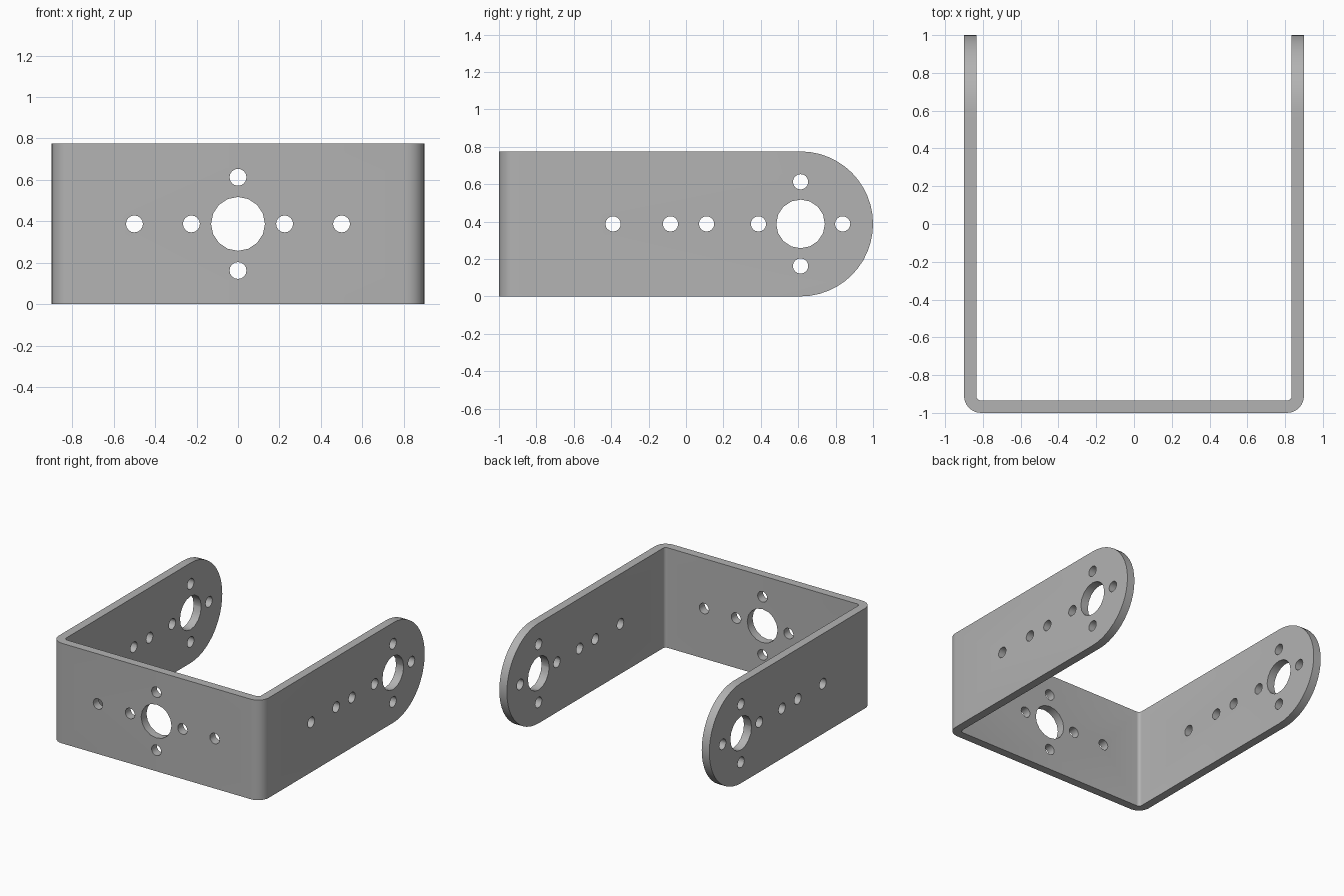
import bpy
import bmesh
from math import cos, sin, pi, radians
from mathutils import Matrix, Vector

HALF_W, HEIGHT, THICK = 0.9, 0.775, 0.065
MID_Z = HEIGHT / 2
HUB_Y = 1 - MID_Z
BIG_R, SMALL_R, RING = 0.13, 0.041, 0.225

if "Cube" in bpy.data.objects:
    bpy.data.objects.remove(bpy.data.objects["Cube"], do_unlink=True)

metal = bpy.data.materials.new("grey metal")
metal.use_nodes = True
GREY = (0.45, 0.45, 0.45, 1)
metal.diffuse_color = GREY
metal.node_tree.nodes["Principled BSDF"].inputs["Base Color"].default_value = GREY


def make_object(name, bm):
    bmesh.ops.recalc_face_normals(bm, faces=bm.faces[:])
    mesh = bpy.data.meshes.new(name)
    bm.to_mesh(mesh)
    bm.free()
    mesh.materials.append(metal)
    obj = bpy.data.objects.new(name, mesh)
    bpy.context.collection.objects.link(obj)
    return obj


def extrude_outline(name, points, direction):
    bm = bmesh.new()
    face = bm.faces.new([bm.verts.new(p) for p in points])
    new = bmesh.ops.extrude_face_region(bm, geom=[face])["geom"]
    verts = [v for v in new if isinstance(v, bmesh.types.BMVert)]
    bmesh.ops.translate(bm, verts=verts, vec=direction)
    return make_object(name, bm)


def arc(cx, cy, r, start, end, steps):
    angles = [radians(start + (end - start) * i / steps) for i in range(steps + 1)]
    return [(cx + r * cos(a), cy + r * sin(a)) for a in angles]


# U-shaped strip with bent corners, seen from above
outer, inner = 0.09, 0.025
c = HALF_W - outer
half = [(HALF_W - THICK, 1), (HALF_W, 1)]
left_outer = arc(c, -1 + outer, outer, 0, -90, 6)
left_inner = arc(c, -1 + outer, inner, -90, 0, 6)


def flip(points):
    return [(-x, y) for x, y in reversed(points)]


outline = half + left_outer + flip(left_outer) + flip(half) + flip(left_inner) + left_inner
bracket = extrude_outline("bracket", [(x, y, 0) for x, y in outline], Vector((0, 0, HEIGHT)))

# Side silhouette that rounds the arm ends
side = [(-1.2, -0.2), (HUB_Y - 0.05, -0.2), (HUB_Y - 0.05, 0)]
side += arc(HUB_Y, MID_Z, MID_Z, -90, 90, 24)
side += [(HUB_Y - 0.05, HEIGHT), (HUB_Y - 0.05, HEIGHT + 0.2), (-1.2, HEIGHT + 0.2)]
end_shape = extrude_outline("arm_end_cutter", [(-1.2, y, z) for y, z in side], Vector((2.4, 0, 0)))

# All hole drills in one cutter
holes = bmesh.new()


def drill(center, radius, depth, turn):
    bmesh.ops.create_cone(holes, cap_ends=True, segments=16, radius1=radius, radius2=radius,
                          depth=depth, matrix=Matrix.Translation(center) @ turn)


along_x = Matrix.Rotation(pi / 2, 4, "Y")
along_y = Matrix.Rotation(pi / 2, 4, "X")
drill((0, -1, MID_Z), BIG_R, 0.4, along_y)
drill((0, HUB_Y, MID_Z), BIG_R, 2.2, along_x)
for s in (-1, 1):
    drill((0, -1, MID_Z + s * RING), SMALL_R, 0.4, along_y)
    drill((0, HUB_Y, MID_Z + s * RING), SMALL_R, 2.2, along_x)
    for x in (RING, 0.5):
        drill((s * x, -1, MID_Z), SMALL_R, 0.4, along_y)
for y in (-0.39, -0.083, 0.11, HUB_Y - RING, HUB_Y + RING):
    drill((0, y, MID_Z), SMALL_R, 2.2, along_x)
hole_cutter = make_object("hole_cutter", holes)

# Trim and drill the strip
for cutter, operation in ((end_shape, "INTERSECT"), (hole_cutter, "DIFFERENCE")):
    mod = bracket.modifiers.new(cutter.name, "BOOLEAN")
    mod.object = cutter
    mod.operation = operation
    mod.solver = "EXACT"
    bpy.context.view_layer.objects.active = bracket
    bpy.ops.object.modifier_apply(modifier=mod.name)
    bpy.data.objects.remove(cutter, do_unlink=True)

# Smooth bends and holes, crisp edges
bpy.ops.object.select_all(action="DESELECT")
bracket.select_set(True)
bpy.context.view_layer.objects.active = bracket
bpy.ops.object.shade_smooth_by_angle(angle=radians(30))
